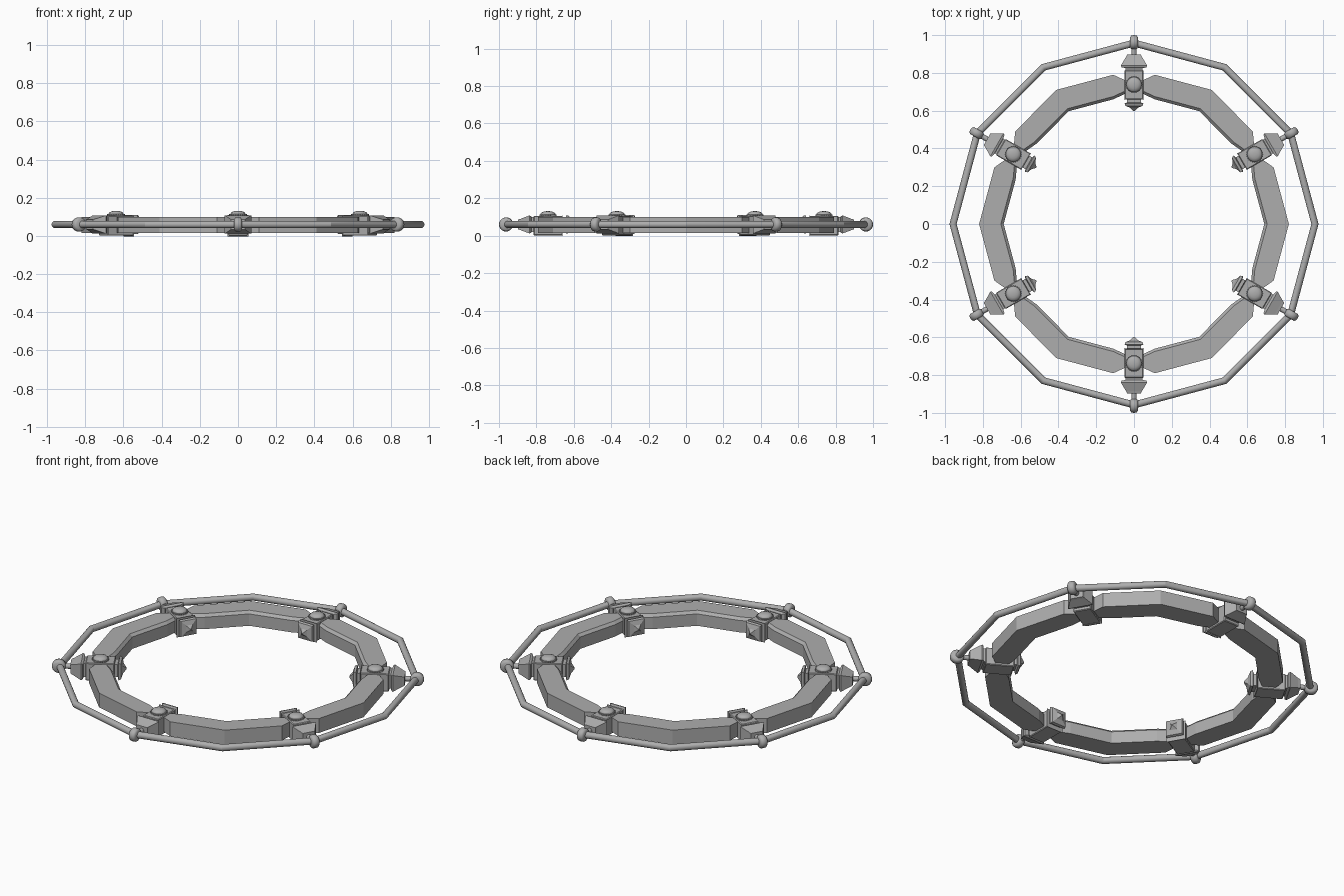
import bpy, bmesh
from math import radians, pi, sin, cos
from mathutils import Matrix, Vector

if "Cube" in bpy.data.objects:
    bpy.data.objects.remove(bpy.data.objects["Cube"], do_unlink=True)

MID = 0.06      # height of the rod and of the radial axes
NODE_R = 0.738  # distance of each joint block from the centre


def material(name, value):
    m = bpy.data.materials.new(name)
    m.use_nodes = True
    col = (value, value, value, 1)
    m.diffuse_color = col
    m.node_tree.nodes["Principled BSDF"].inputs["Base Color"].default_value = col
    return m


grey = material("plain grey", 0.42)


def finish(bm, name, smooth=None, turn=0):
    bmesh.ops.recalc_face_normals(bm, faces=bm.faces)
    bm.transform(Matrix.Rotation(radians(turn), 4, 'Z'))
    me = bpy.data.meshes.new(name)
    bm.to_mesh(me)
    bm.free()
    me.materials.append(grey)
    ob = bpy.data.objects.new(name, me)
    bpy.context.collection.objects.link(ob)
    if smooth:
        bpy.ops.object.select_all(action='DESELECT')
        ob.select_set(True)
        bpy.context.view_layer.objects.active = ob
        bpy.ops.object.shade_smooth_by_angle(angle=radians(smooth))
    return ob


def loft(loops):
    """Skin a list of closed point loops and cap both ends."""
    bm = bmesh.new()
    rings = [[bm.verts.new(p) for p in loop] for loop in loops]
    n = len(rings[0])
    for a, b in zip(rings, rings[1:]):
        for i in range(n):
            j = (i + 1) % n
            bm.faces.new((a[i], a[j], b[j], b[i]))
    bm.faces.new(rings[0])
    bm.faces.new(rings[-1])
    return bm


def square_stack(profile):
    """Rectangular sections along x: (x, half width, half height)."""
    return loft([[(x, sy * w, MID + sz * h)
                  for sy, sz in ((-1, -1), (1, -1), (1, 1), (-1, 1))]
                 for x, w, h in profile])


def round_stack(profile, n, matrix, teeth=0):
    """Round sections along local z: (z, radius)."""
    bm = loft([[(cos(2 * pi * i / n) * (r - teeth * (i % 2)),
                 sin(2 * pi * i / n) * (r - teeth * (i % 2)), z)
                for i in range(n)] for z, r in profile])
    bm.transform(matrix)
    return bm


def band_section(x, y, inner, outer, axis):
    """Band cross-section with a chamfered inner top edge."""
    low, high, c = 0.015, 0.1, 0.015
    shape = ((inner, low), (outer, low), (outer, high),
             (inner + c, high), (inner, high - c))
    return [Vector((x, y, z)) + axis * r for r, z in shape]


# Curved band pieces between the joints
def band(turn):
    sections = []
    for side, order in ((-1, 1), (1, -1)):
        axis = Vector((cos(pi / 6), side * sin(pi / 6), 0))
        tangent = Vector((sin(pi / 6), -side * cos(pi / 6), 0))
        ends = []
        for t, inner, outer in ((0.045, 0.69, 0.76), (0.11, 0.66, 0.79)):
            p = tangent * t
            ends.append(band_section(p.x, p.y, inner, outer, axis))
        sections += ends[::order]
        if side < 0:
            sections.append(band_section(0, 0, 0.69, 0.82, Vector((1, 0, 0))))
    finish(loft(sections), "band_segment", turn=turn)


# Joint with block, end pieces, button, shaft and rod clamp
def joint(turn):
    bm = square_stack([(0.66, 0.05, 0.052), (0.815, 0.05, 0.052)])
    bmesh.ops.translate(bm, verts=bm.verts, vec=(0, 0, -0.006))
    bmesh.ops.bevel(bm, geom=bm.edges[:], offset=0.004, segments=1, affect='EDGES')
    finish(bm, "joint_block", turn=turn)

    finish(square_stack([(0.598, 0.003, 0.003), (0.615, 0.02, 0.02),
                         (0.625, 0.045, 0.045), (0.638, 0.05, 0.05),
                         (0.643, 0.036, 0.036), (0.665, 0.036, 0.036)]),
           "inner_finial", turn=turn)

    finish(square_stack([(0.81, 0.045, 0.04), (0.825, 0.045, 0.04),
                         (0.83, 0.066, 0.045), (0.838, 0.07, 0.048),
                         (0.885, 0.042, 0.03), (0.898, 0.036, 0.026)]),
           "outer_collar", turn=turn)

    along = Matrix.Translation((0, 0, MID)) @ Matrix.Rotation(pi / 2, 4, 'Y')
    finish(round_stack([(0.89, 0.014), (0.95, 0.014)], 16, along),
           "shaft", 25, turn)

    up = Matrix.Translation((NODE_R, 0, 0.1))
    finish(round_stack([(0, 0.046), (0.014, 0.046)], 48, up, 0.004),
           "button_rim", turn=turn)
    finish(round_stack([(0, 0.04), (0.016, 0.04), (0.024, 0.034),
                        (0.029, 0.022), (0.031, 0.008)], 24, up),
           "button", 45, turn)

    across = Matrix.Translation((0.962, 0, MID)) @ Matrix.Rotation(pi / 2, 4, 'X')
    finish(round_stack([(-0.021, 0.027), (-0.014, 0.036), (0, 0.038),
                        (0.014, 0.036), (0.021, 0.027)], 20, across),
           "rod_clamp", 50, turn)


for k in range(6):
    band(60 * k)
    joint(60 * k + 30)

# Twelve-sided outer rod
bpy.ops.mesh.primitive_torus_add(major_segments=12, minor_segments=16,
                                 major_radius=0.958, minor_radius=0.019,
                                 location=(0, 0, MID))
rod = bpy.context.object
rod.name = "outer_rod"
rod.data.materials.append(grey)
bpy.ops.object.shade_smooth_by_angle(angle=radians(25))
